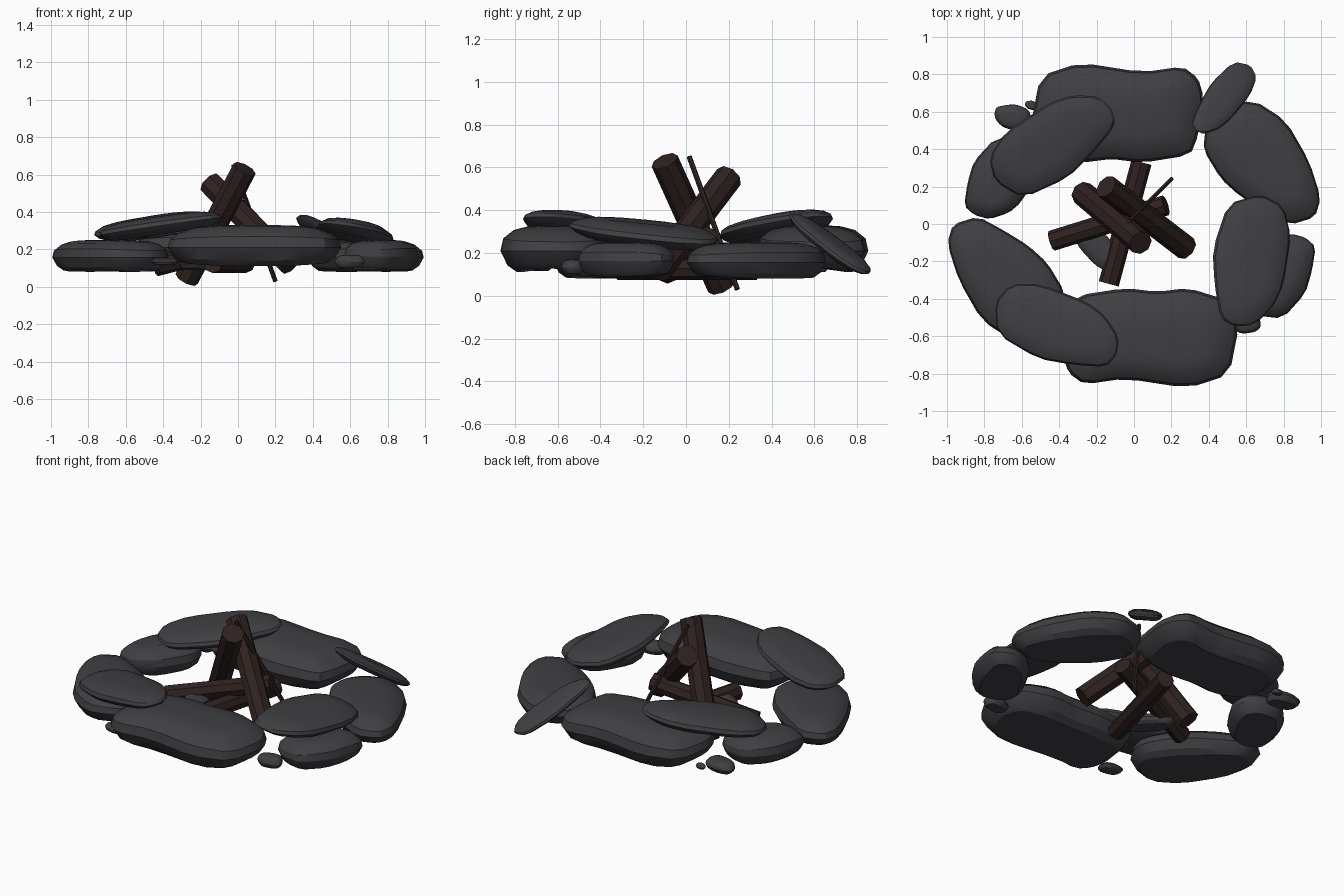
import bpy, bmesh, math
from mathutils import Matrix, Vector

if "Cube" in bpy.data.objects:
    bpy.data.objects.remove(bpy.data.objects["Cube"])


def material(name, colour):
    m = bpy.data.materials.new(name)
    m.diffuse_color = (*colour, 1)
    m.use_nodes = True
    m.node_tree.nodes["Principled BSDF"].inputs["Base Color"].default_value = m.diffuse_color
    return m


STONE = material("charcoal grey stone", (0.050, 0.048, 0.054))
WOOD = material("dark burnt wood", (0.028, 0.016, 0.014))

# Stone outlines seen from above, in hundredths of a unit:
# (points, angle of long axis, half length of the spine, half length of the stone)
BIG = ([(-42, -18), (-34, -24), (-13, -21), (19, -26), (40, -19), (45, 7), (38, 20),
        (19, 26), (3, 24), (-13, 26), (-38, 22), (-42, 12), (-45, -8)], 0, 0.21, 0.45)
SIDE = ([(-31, 6), (-30, 16), (-23, 27), (-5, 32), (12, 21), (24, 0), (30, -19),
         (27, -29), (14, -33), (1, -26), (-12, -18), (-22, -9)], -48, 0.18, 0.40)
SLAB = ([(-31, 16), (-13, 19), (5, 20), (29, 12), (34, -5), (28, -17), (13, -21),
         (-13, -17), (-24, -12), (-34, -2), (-35, 8)], -6, 0.17, 0.35)

# Side profiles: (height fraction, width fraction)
BLOCK = [(0, 0.70), (0.14, 0.87), (0.45, 1.0), (0.72, 0.95), (0.90, 0.76), (0.98, 0.5), (1, 0.25)]
LENS = [(0, 0.62), (0.18, 0.87), (0.45, 1.0), (0.68, 0.95), (0.88, 0.76), (0.97, 0.5), (1, 0.25)]


def finish(name, bm, mat, angle):
    bmesh.ops.recalc_face_normals(bm, faces=bm.faces)
    me = bpy.data.meshes.new(name)
    bm.to_mesh(me)
    bm.free()
    me.materials.append(mat)
    ob = bpy.data.objects.new(name, me)
    bpy.context.collection.objects.link(ob)
    if angle:
        bpy.ops.object.select_all(action='DESELECT')
        ob.select_set(True)
        bpy.context.view_layer.objects.active = ob
        bpy.ops.object.shade_smooth_by_angle(angle=math.radians(angle))
    return ob


def soften(points):
    """Cut each corner once and grow a little to keep the overall size."""
    out = []
    for i, p in enumerate(points):
        a, b = Vector(p), Vector(points[(i + 1) % len(points)])
        out += [a.lerp(b, 0.2) * 1.03, a.lerp(b, 0.8) * 1.03]
    return out


def stone(name, shape, centre, height, rot=0, tilt=0, roll=0, scale=(1, 1), profile=BLOCK):
    """Loft an outline through the profile, shrinking it towards its spine."""
    points, axis, spine, half = shape
    points = soften(points)
    d = Vector((math.cos(math.radians(axis)), math.sin(math.radians(axis))))
    bm = bmesh.new()
    rings = []
    for zf, s in profile:
        ring = []
        for p in points:
            p = p / 100
            c = d * max(-spine, min(spine, p.dot(d)))
            q = c + (p - c) * s
            # ends are thinner than the middle
            taper = 1 - 0.3 * min(1, abs(q.dot(d)) / half) ** 3
            z = ((zf - 0.45) * taper - 0.05) * height
            ring.append(bm.verts.new((q.x * scale[0], q.y * scale[1], z)))
        rings.append(ring)
    n = len(points)
    for a, b in zip(rings, rings[1:]):
        for i in range(n):
            bm.faces.new((a[i], a[(i + 1) % n], b[(i + 1) % n], b[i]))
    bm.faces.new(rings[0])
    bm.faces.new(rings[-1])
    m = (Matrix.Translation(centre) @ Matrix.Rotation(math.radians(rot), 4, 'Z')
         @ Matrix.Rotation(math.radians(tilt), 4, 'Y')
         @ Matrix.Rotation(math.radians(roll), 4, 'X'))
    bm.transform(m)
    return finish(name, bm, STONE, 28)


def log(name, start, end, radius, sides=8):
    a, b = Vector(start), Vector(end)
    bm = bmesh.new()
    bmesh.ops.create_cone(bm, cap_ends=True, segments=sides, radius1=radius,
                          radius2=radius, depth=(b - a).length)
    q = (b - a).to_track_quat('Z', 'Y').to_matrix().to_4x4()
    bm.transform(Matrix.Translation((a + b) / 2) @ q)
    return finish(name, bm, WOOD, 0)


# Ring of base stones
stone("front_stone", BIG, (0.09, -0.61, 0.22), 0.22, scale=(1.02, 1))
stone("back_stone", BIG, (-0.09, 0.595, 0.22), 0.22, rot=180, scale=(1.0, 1))
stone("right_back_stone", SIDE, (0.69, 0.335, 0.165), 0.17)
stone("left_front_stone", SIDE, (-0.69, -0.30, 0.165), 0.17, rot=180)
stone("left_back_stone", SLAB, (-0.71, 0.245, 0.17), 0.16, rot=70, scale=(0.65, 0.82))
stone("right_front_stone", SLAB, (0.77, -0.28, 0.17), 0.16, rot=250, scale=(0.68, 0.82))

# Flat slabs leaning on the base stones
stone("left_front_slab", SLAB, (-0.42, -0.545, 0.325), 0.10, rot=167, tilt=8,
      scale=(0.99, 0.93), profile=LENS)
stone("left_back_slab", SLAB, (-0.445, 0.43, 0.325), 0.10, rot=222, tilt=8,
      scale=(1.03, 0.96), profile=LENS)
stone("right_slab", SLAB, (0.625, -0.19, 0.295), 0.10, rot=90, tilt=5, roll=8, profile=LENS)
stone("back_right_slab", SLAB, (0.485, 0.675, 0.24), 0.06, rot=58, tilt=32,
      scale=(0.75, 0.5), profile=LENS)

# Loose pebbles
for i, (x, y, z, h, rot, sx, sy) in enumerate([
        (-0.645, 0.57, 0.135, 0.07, 0, 0.28, 0.34),
        (-0.55, 0.635, 0.125, 0.03, 0, 0.09, 0.12),
        (0.60, -0.53, 0.135, 0.07, 20, 0.22, 0.28),
        (-0.39, -0.68, 0.135, 0.04, 0, 0.20, 0.26),
        (-0.20, -0.12, 0.125, 0.07, -40, 0.45, 0.38)]):
    stone("pebble_%d" % (i + 1), SLAB, (x, y, z), h, rot=rot, scale=(sx, sy), profile=LENS)

# Logs stacked in the middle
log("leaning_log_tall", (-0.275, 0.165, 0.042), (0.035, -0.10, 0.63), 0.066)
log("leaning_log_short", (0.28, -0.13, 0.12), (-0.15, 0.20, 0.555), 0.066)
log("cross_log", (-0.44, -0.09, 0.11), (0.17, 0.10, 0.27), 0.055)
log("ground_log", (-0.135, -0.32, 0.128), (0.04, 0.33, 0.128), 0.055)
log("thin_stick", (0.20, 0.24, 0.03), (-0.025, 0.015, 0.65), 0.013, 6)
